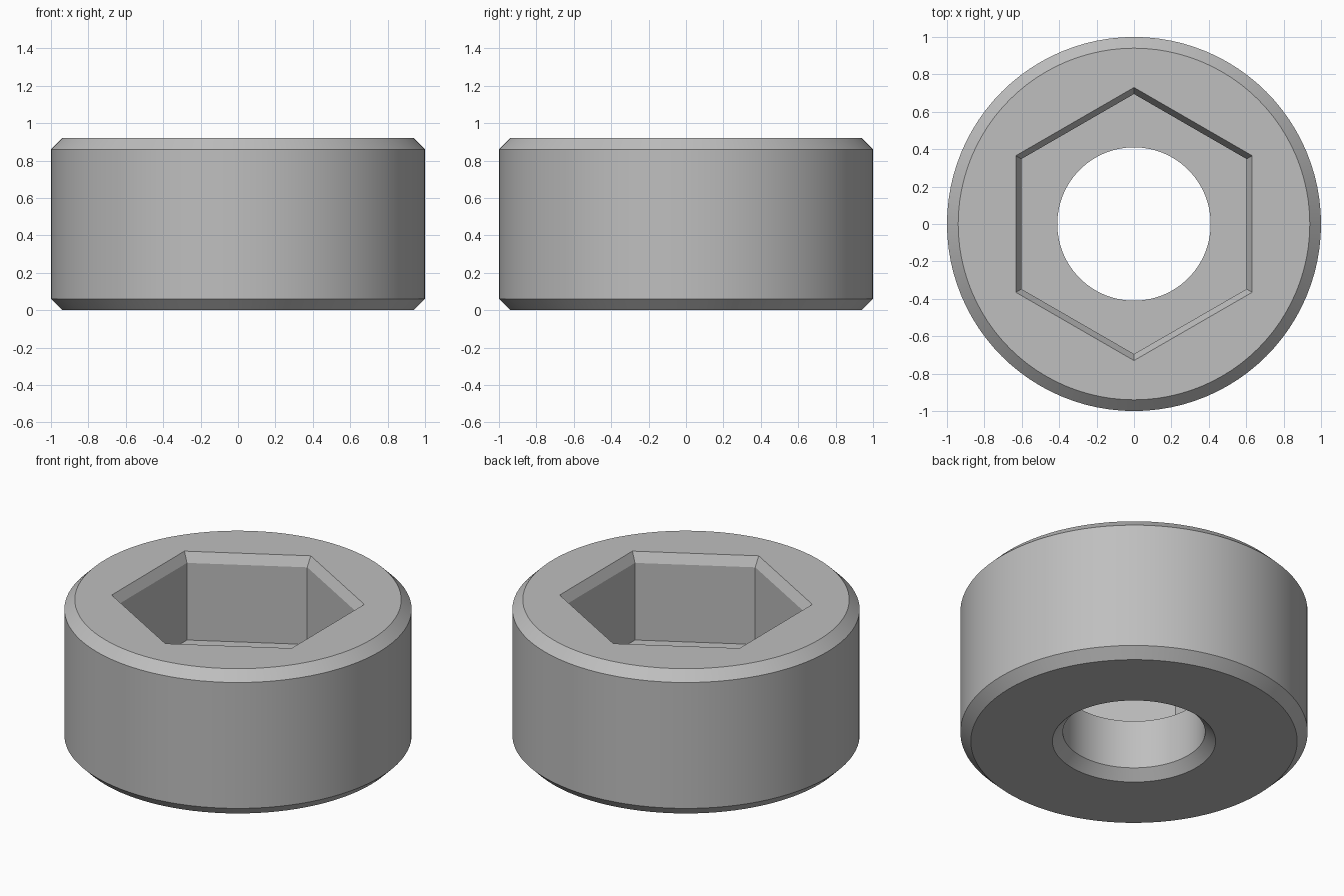
import bpy, bmesh, math

cube = bpy.data.objects.get("Cube")
if cube:
    bpy.data.objects.remove(cube, do_unlink=True)

SEGMENTS = 96  # multiple of 12, so the hex corners land on vertices

steel = bpy.data.materials.new("grey_steel")
steel.use_nodes = True
grey = (0.52, 0.52, 0.52, 1)
steel.diffuse_color = grey
steel.node_tree.nodes["Principled BSDF"].inputs["Base Color"].default_value = grey


def ring(bm, radius, z, hexagonal):
    """A loop of vertices: a circle, or a hexagon given by its corner radius."""
    verts = []
    for i in range(SEGMENTS):
        a = math.tau * i / SEGMENTS
        r = radius
        if hexagonal:
            # corners point along +y and -y
            off = (a + math.pi / 6) % (math.pi / 3) - math.pi / 6
            r *= math.cos(math.pi / 6) / math.cos(off)
            # rotate the flats to face +x and -x
        verts.append(bm.verts.new((r * math.cos(a), r * math.sin(a), z)))
    return verts


# Closed profile, from the bore up the outside and down through the socket
profile = [
    (0.47, 0.00, False),   # bore chamfer mouth
    (0.94, 0.00, False),   # underside rim
    (1.00, 0.06, False),   # outer wall
    (1.00, 0.86, False),
    (0.94, 0.92, False),   # top rim
    (0.73, 0.92, True),    # hex socket mouth
    (0.695, 0.86, True),   # hex socket wall
    (0.695, 0.37, True),   # socket floor
    (0.41, 0.37, False),   # through bore
    (0.41, 0.06, False),
]

bm = bmesh.new()
rings = [ring(bm, *p) for p in profile]
for k, low in enumerate(rings):
    high = rings[(k + 1) % len(rings)]
    for i in range(SEGMENTS):
        j = (i + 1) % SEGMENTS
        bm.faces.new((low[i], low[j], high[j], high[i]))
bmesh.ops.recalc_face_normals(bm, faces=bm.faces)
mesh = bpy.data.meshes.new("socket_plug")
bm.to_mesh(mesh)
bm.free()
mesh.materials.append(steel)

plug = bpy.data.objects.new("socket_plug", mesh)
bpy.context.collection.objects.link(plug)
bpy.ops.object.select_all(action="DESELECT")
plug.select_set(True)
bpy.context.view_layer.objects.active = plug
bpy.ops.object.shade_smooth_by_angle(angle=math.radians(25))
